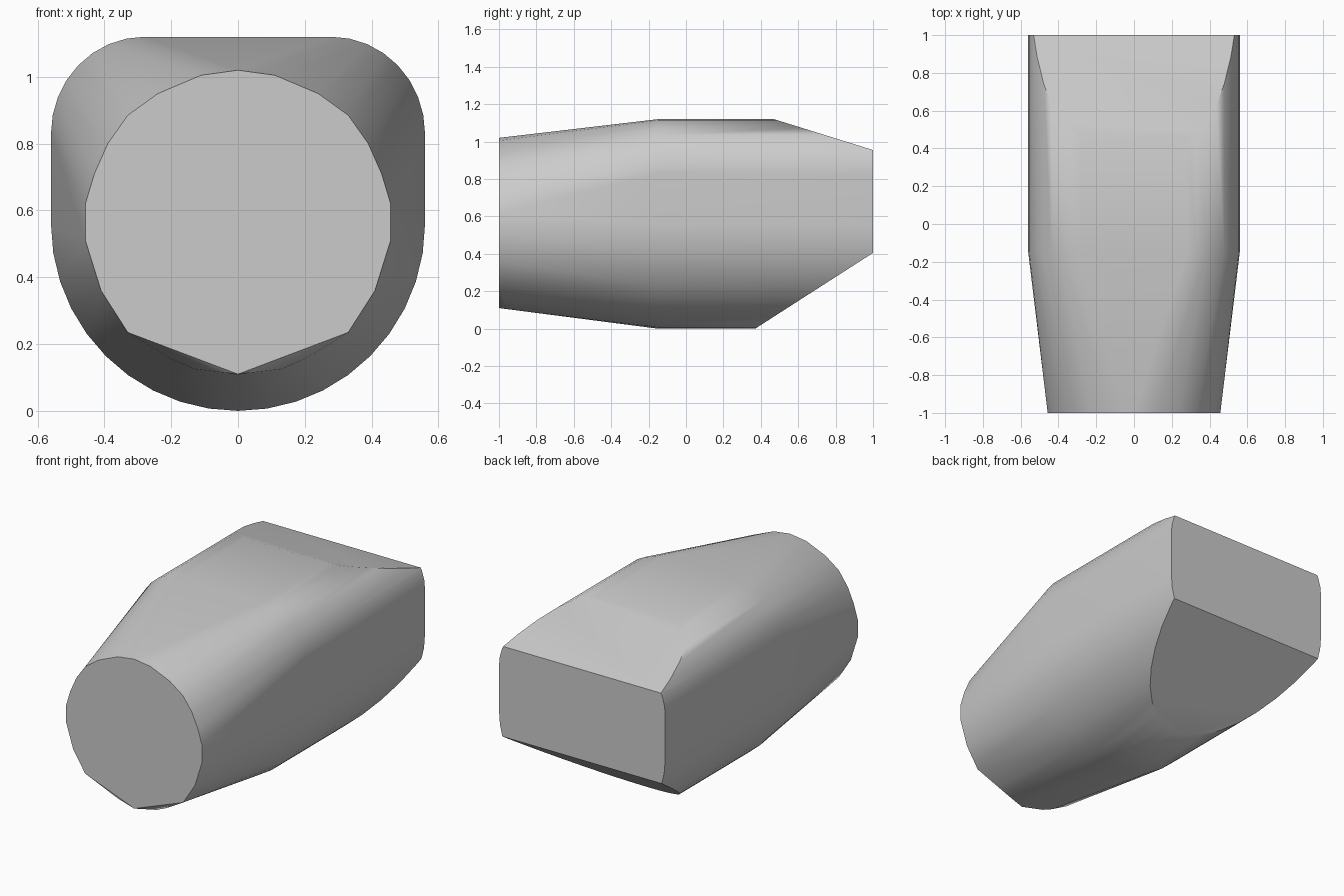
import bpy
import bmesh
from math import sin, cos, pi, radians
from mathutils import Vector

cube = bpy.data.objects.get("Cube")
if cube:
    bpy.data.objects.remove(cube)

HALF_W, TOP = 0.56, 1.12


def mirrored(points):
    """Add the opposite side of a half profile."""
    return points + [(-x, z) for x, z in points if x > 0.001]


def body_profile():
    """Half-round belly, straight sides, rounded shoulders and a flat top."""
    belly = [(HALF_W * sin(a), HALF_W * (1 - cos(a)))
             for a in (pi / 2 * i / 10 for i in range(11))]
    shoulder = [(0.28 + 0.28 * cos(a), 0.83 + 0.29 * sin(a))
                for a in (pi / 2 * i / 8 for i in range(9))]
    return mirrored(belly + shoulder)


# Flat nose disc, with a slight chamfer along its lower rim
nose = mirrored([(0, 0.11), (0.33, 0.235), (0.41, 0.36), (0.457, 0.51), (0.457, 0.62),
                 (0.43, 0.71), (0.39, 0.80), (0.33, 0.885), (0.24, 0.95),
                 (0.11, 1.005), (0, 1.02)])
nose_rim = mirrored([(0.13, 0.125), (0.2, 0.155)])
body = body_profile()

# Rounded body tapering forward to the nose
bm = bmesh.new()
for profile, y in ((nose, -1), (nose_rim, -0.97), (body, -0.15), (body, 1)):
    for x, z in profile:
        bm.verts.new((x, y, z))
hull = bmesh.ops.convex_hull(bm, input=bm.verts[:])
loose = [v for v in bm.verts if not v.link_faces]
bmesh.ops.delete(bm, geom=loose, context='VERTS')


def slice_off(start, end, outward):
    """Cut the tail along a slope running from start to end, given as (y, z)."""
    a, b = Vector((0, *start)), Vector((0, *end))
    normal = Vector((1, 0, 0)).cross(b - a).normalized()
    if normal.z * outward < 0:
        normal.negate()
    cut = bmesh.ops.bisect_plane(bm, geom=bm.verts[:] + bm.edges[:] + bm.faces[:],
                                 plane_co=a, plane_no=normal, clear_outer=True)
    rim = [e for e in cut["geom_cut"] if isinstance(e, bmesh.types.BMEdge)]
    bmesh.ops.contextual_create(bm, geom=rim)


# Sloping tail top and underside
slice_off((0.47, TOP), (1, 0.955), 1)
slice_off((0.37, 0), (1, 0.405), -1)

bmesh.ops.remove_doubles(bm, verts=bm.verts[:], dist=0.0005)
bmesh.ops.dissolve_limit(bm, angle_limit=radians(0.5),
                         verts=bm.verts[:], edges=bm.edges[:])
bmesh.ops.recalc_face_normals(bm, faces=bm.faces[:])

mesh = bpy.data.meshes.new("tapered_body")
bm.to_mesh(mesh)
bm.free()
obj = bpy.data.objects.new("tapered_body", mesh)
bpy.context.collection.objects.link(obj)

# Plain grey finish
grey = bpy.data.materials.new("plain_grey")
grey.use_nodes = True
colour = (0.6, 0.6, 0.6, 1)
grey.diffuse_color = colour
grey.node_tree.nodes["Principled BSDF"].inputs["Base Color"].default_value = colour
mesh.materials.append(grey)

# Smooth sides with crisp nose and tail edges
bpy.ops.object.select_all(action='DESELECT')
obj.select_set(True)
bpy.context.view_layer.objects.active = obj
bpy.ops.object.shade_smooth_by_angle(angle=radians(36))
weighted = obj.modifiers.new("even_shading", 'WEIGHTED_NORMAL')
weighted.keep_sharp = True
